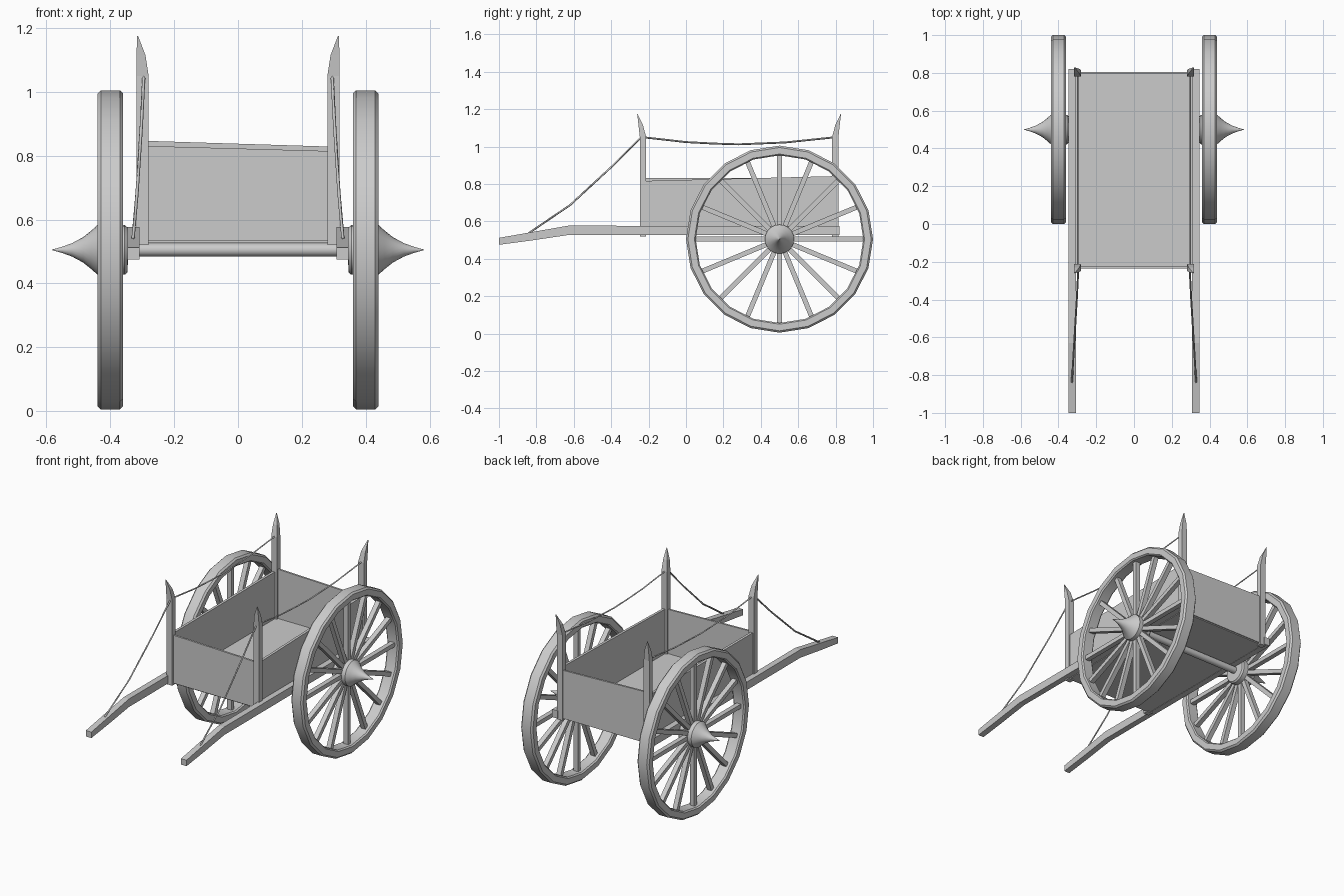
import bpy, bmesh
from math import sin, cos, pi, radians
from mathutils import Matrix, Vector

if "Cube" in bpy.data.objects:
    bpy.data.objects.remove(bpy.data.objects["Cube"])

WHEEL_Y, WHEEL_Z = 0.5, 0.505


def finish(name, bm, smooth=False):
    bmesh.ops.remove_doubles(bm, verts=bm.verts, dist=1e-5)
    bmesh.ops.recalc_face_normals(bm, faces=bm.faces)
    me = bpy.data.meshes.new(name)
    bm.to_mesh(me)
    bm.free()
    ob = bpy.data.objects.new(name, me)
    bpy.context.collection.objects.link(ob)
    if smooth:
        bpy.ops.object.select_all(action='DESELECT')
        ob.select_set(True)
        bpy.context.view_layer.objects.active = ob
        bpy.ops.object.shade_smooth_by_angle(angle=radians(35))
    return ob


def loft(name, rings, closed=False, smooth=False):
    """Skin a list of equal-length point rings; closed joins last to first."""
    bm = bmesh.new()
    vs = [[bm.verts.new(p) for p in r] for r in rings]
    n = len(rings[0])
    for i in range(len(vs) if closed else len(vs) - 1):
        a, b = vs[i], vs[(i + 1) % len(vs)]
        for j in range(n):
            bm.faces.new((a[j], a[(j + 1) % n], b[(j + 1) % n], b[j]))
    if not closed:
        bm.faces.new(vs[0])
        bm.faces.new(vs[-1])
    return finish(name, bm, smooth)


def circle(x, r, n):
    return [(x, WHEEL_Y + r * sin(2 * pi * k / n), WHEEL_Z + r * cos(2 * pi * k / n))
            for k in range(n)]


def rect(x0, x1, y0, y1, z):
    return [(x0, y0, z), (x1, y0, z), (x1, y1, z), (x0, y1, z)]


def rope(name, pts, r=0.005):
    cu = bpy.data.curves.new(name, 'CURVE')
    cu.dimensions = '3D'
    cu.bevel_depth, cu.bevel_resolution, cu.use_fill_caps = r, 0, True
    sp = cu.splines.new('POLY')
    sp.points.add(len(pts) - 1)
    for p, co in zip(sp.points, pts):
        p.co = (*co, 1)
    ob = bpy.data.objects.new(name, cu)
    bpy.context.collection.objects.link(ob)


for s, side in ((-1, "left"), (1, "right")):
    # wheel rim: chamfered section swept round 20 sides
    sec = [(0.36, 0.455), (0.36, 0.49), (0.37, 0.5), (0.43, 0.5), (0.44, 0.49), (0.44, 0.455),
           (0.432, 0.448), (0.368, 0.448)]
    rim = []
    for k in range(20):
        a = 2 * pi * k / 20
        rim.append([(s * x, WHEEL_Y + r * sin(a), WHEEL_Z + r * cos(a)) for x, r in sec])
    loft(side + "_wheel_rim", rim, closed=True, smooth=True)

    # sixteen spokes
    bm = bmesh.new()
    for k in range(16):
        m = (Matrix.Translation((s * 0.4, WHEEL_Y, WHEEL_Z)) @ Matrix.Rotation(2 * pi * k / 16, 4, 'X')
             @ Matrix.Translation((0, 0, 0.255)) @ Matrix.Diagonal((0.03, 0.026, 0.41, 1)))
        bmesh.ops.create_cube(bm, size=1, matrix=m)
    finish(side + "_wheel_spokes", bm)

    # hub with its concave outer spike
    hub = [(0.345, 0.03), (0.346, 0.07), (0.355, 0.078), (0.44, 0.078), (0.46, 0.06), (0.485, 0.04),
           (0.52, 0.021), (0.55, 0.01), (0.582, 0.001)]
    loft(side + "_hub", [circle(s * x, r, 20) for x, r in hub], smooth=True)

    # long shaft, bending down to the front grip
    path = [(-1.0, 0.475, 0.512), (-0.84, 0.496, 0.54), (-0.63, 0.527, 0.577), (0.82, 0.527, 0.575)]
    loft(side + "_shaft", [[(s * 0.308, y, lo), (s * 0.346, y, lo), (s * 0.346, y, hi),
                            (s * 0.308, y, hi)] for y, lo, hi in path])

    # corner posts, pointed toward the outer corner
    for d, yc, end in ((-1, -0.23, "front"), (1, 0.798, "back")):
        rings = []
        for z, xi, xo, yi, yo in ((0.52, 0.28, 0.318, -0.017, 0.017), (1.05, 0.28, 0.318, -0.017, 0.017),
                                  (1.115, 0.29, 0.318, 0.0, 0.024), (1.175, 0.313, 0.316, 0.029, 0.031)):
            rings.append(rect(s * xi, s * xo, yc + d * yi, yc + d * yo, z))
        loft(f"{end}_{side}_post", rings)

    # ropes: slack between posts, and down to the shaft
    rope(side + "_top_rope", [(s * 0.298, y, z) for y, z in
         ((-0.23, 1.05), (0.0, 1.024), (0.15, 1.016), (0.28, 1.012), (0.53, 1.022), (0.798, 1.05))])
    rope(side + "_front_rope", [(s * x, y, z) for x, y, z in
         ((0.295, -0.24, 1.05), (0.303, -0.4, 0.89), (0.316, -0.62, 0.687), (0.329, -0.84, 0.538))])

# axle
loft("axle", [circle(x, 0.021, 12) for x in (-0.36, 0.36)], smooth=True)

# box floor
loft("floor_board", [rect(-0.305, 0.305, -0.228, 0.8, z) for z in (0.526, 0.54)])


# box walls, with slightly uneven top edges
def panel(name, a, b, za, zb, off):
    """Upright board from a to b with its own top height at each end."""
    rings = []
    for (x, y), top in ((a, za), (b, zb)):
        p, q = Vector((x, y)) - Vector(off), Vector((x, y)) + Vector(off)
        rings.append([(*p, 0.532), (*q, 0.532), (*q, top), (*p, top)])
    loft(name, rings)


panel("front_panel", (-0.305, -0.23), (0.305, -0.23), 0.831, 0.814, (0, 0.006))
panel("back_panel", (-0.305, 0.8), (0.305, 0.8), 0.847, 0.828, (0, 0.006))
panel("left_panel", (-0.302, -0.23), (-0.302, 0.8), 0.831, 0.831, (0.008, 0))
panel("right_panel", (0.302, -0.23), (0.302, 0.8), 0.816, 0.842, (0.008, 0))
